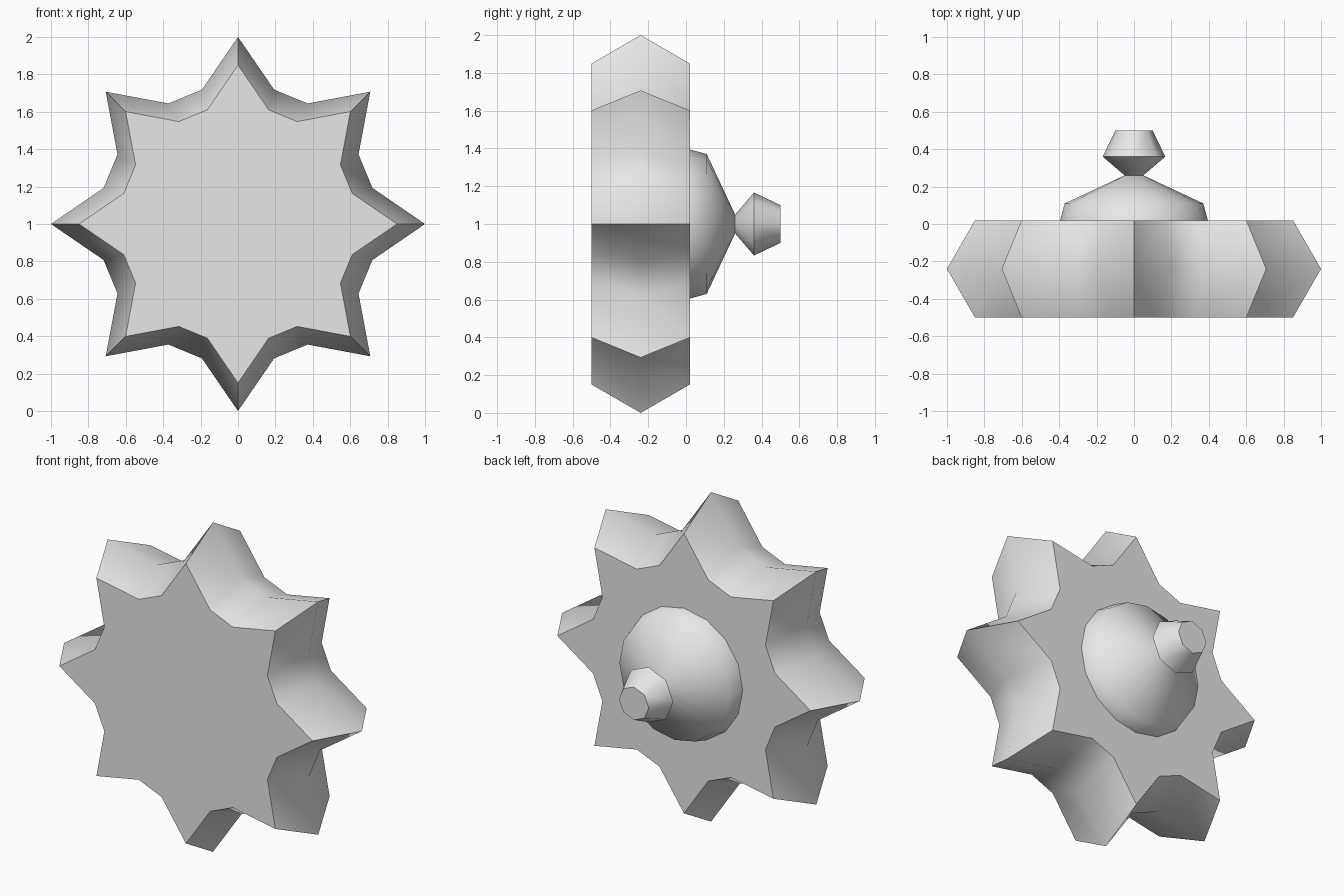
import bpy, bmesh, math

if "Cube" in bpy.data.objects:
    bpy.data.objects.remove(bpy.data.objects["Cube"])

grey = bpy.data.materials.new("light_grey")
grey.diffuse_color = (0.8, 0.8, 0.8, 1)
grey.use_nodes = True
grey.node_tree.nodes["Principled BSDF"].inputs["Base Color"].default_value = grey.diffuse_color


def loft(name, rings, smooth_angle):
    """Skin (y, [(radius, angle), ...]) rings along y around the z = 1 axis, with end caps."""
    bm = bmesh.new()
    loops = [[bm.verts.new((r * math.sin(a), y, 1 + r * math.cos(a))) for r, a in pts]
             for y, pts in rings]
    n = len(loops[0])
    for lo, hi in zip(loops, loops[1:]):
        for i in range(n):
            j = (i + 1) % n
            bm.faces.new((lo[i], lo[j], hi[j], hi[i]))
    bm.faces.new(loops[0])
    bm.faces.new(loops[-1])
    bmesh.ops.recalc_face_normals(bm, faces=bm.faces)
    mesh = bpy.data.meshes.new(name)
    bm.to_mesh(mesh)
    bm.free()
    mesh.materials.append(grey)
    ob = bpy.data.objects.new(name, mesh)
    bpy.context.collection.objects.link(ob)
    bpy.ops.object.select_all(action='DESELECT')
    ob.select_set(True)
    bpy.context.view_layer.objects.active = ob
    bpy.ops.object.shade_smooth_by_angle(angle=math.radians(smooth_angle))
    return ob


def star(scale, points=8, valley=0.744):
    """Star outline: one tip and two valley corners per point."""
    n = points * 3
    return [(scale * (1 if i % 3 == 0 else valley), math.tau * i / n) for i in range(n)]


def circle(r, n):
    return [(r, math.tau * i / n) for i in range(n)]


# Eight-pointed body, widest at its middle
loft("star_body", [(-0.50, star(0.85)), (-0.24, star(1.0)), (0.02, star(0.85))], 55)

# Shallow dome on the back
loft("back_dome", [(0.02, circle(0.395, 16)), (0.11, circle(0.37, 16)),
                   (0.26, circle(0.05, 16))], 55)

# Eight-sided knob on the dome
loft("knob", [(0.26, circle(0.05, 8)), (0.36, circle(0.167, 8)),
              (0.50, circle(0.10, 8))], 55)
